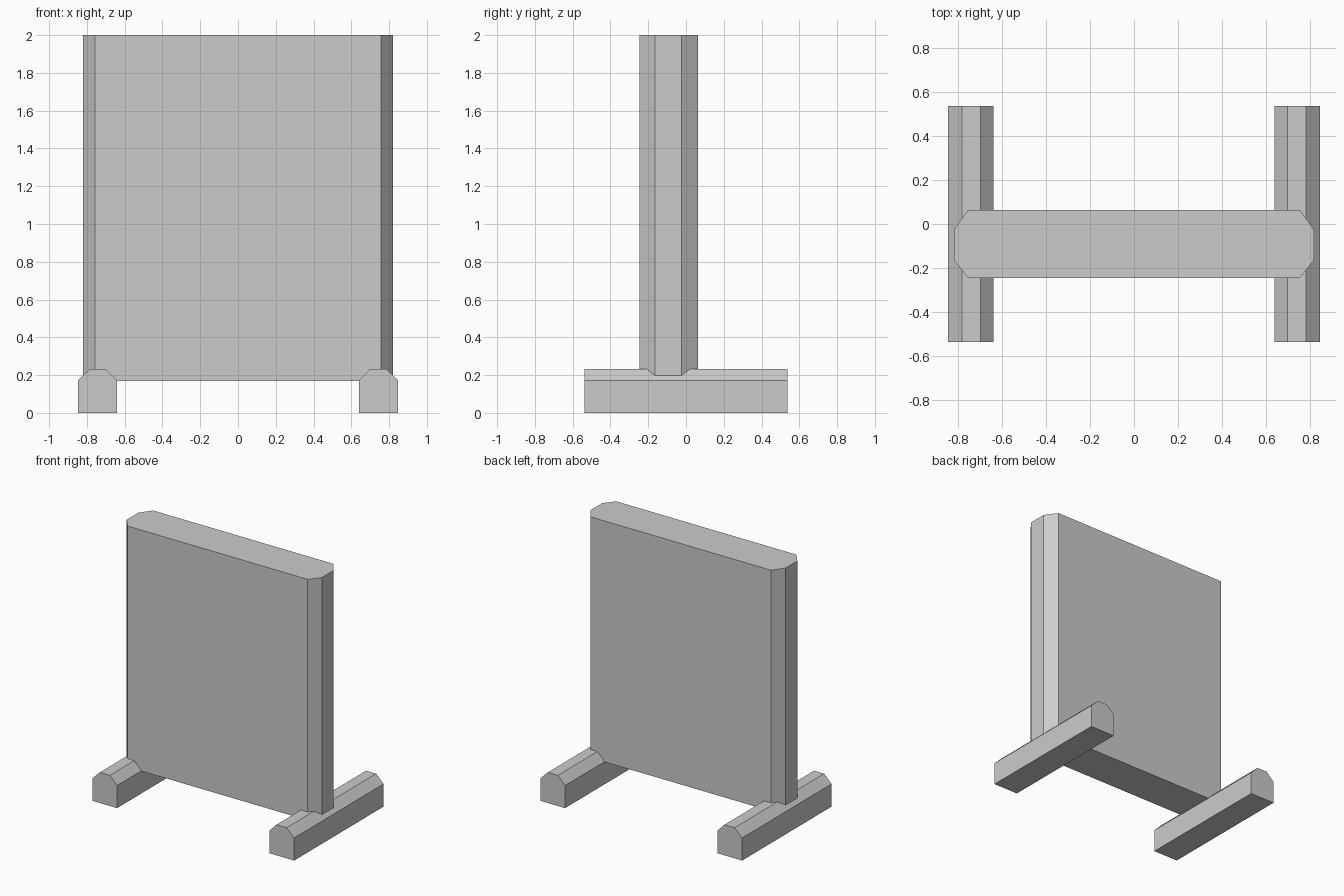
import bpy, bmesh
from mathutils import Vector

if "Cube" in bpy.data.objects:
    bpy.data.objects.remove(bpy.data.objects["Cube"])


def extrude_profile(name, points, offset):
    """Solid prism from a closed planar profile swept along offset."""
    bm = bmesh.new()
    face = bm.faces.new([bm.verts.new(p) for p in points])
    result = bmesh.ops.extrude_face_region(bm, geom=[face], use_keep_orig=True)
    verts = [v for v in result["geom"] if isinstance(v, bmesh.types.BMVert)]
    bmesh.ops.translate(bm, verts=verts, vec=Vector(offset))
    bmesh.ops.recalc_face_normals(bm, faces=bm.faces[:])
    mesh = bpy.data.meshes.new(name)
    bm.to_mesh(mesh)
    bm.free()
    obj = bpy.data.objects.new(name, mesh)
    bpy.context.collection.objects.link(obj)
    return obj


# Upright panel with chamfered vertical edges
half = [(0.757, -0.245), (0.82, -0.165), (0.82, -0.025), (0.757, 0.063)]
outline = half + [(-x, y) for x, y in reversed(half)]
extrude_profile("panel", [(x, y, 0.17) for x, y in outline], (0, 0, 1.83))

# Two feet with chamfered top edges
foot = [(0.64, 0), (0.848, 0), (0.848, 0.172), (0.785, 0.233), (0.70, 0.233), (0.64, 0.172)]
for side, name in ((-1, "left_foot"), (1, "right_foot")):
    extrude_profile(name, [(side * x, -0.537, z) for x, z in foot], (0, 1.074, 0))
